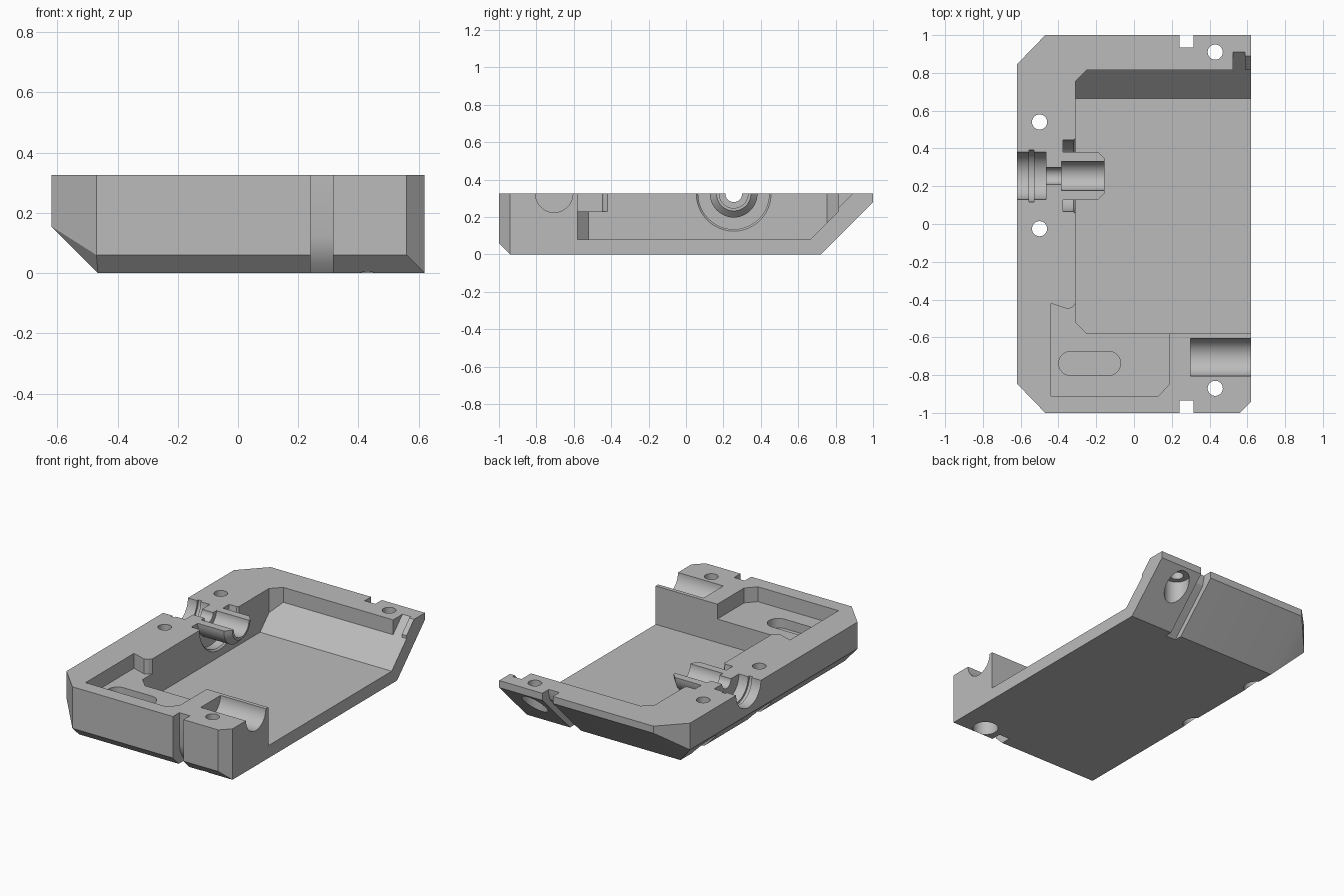
import bpy, bmesh, math
from mathutils import Matrix, Vector

if "Cube" in bpy.data.objects:
    bpy.data.objects.remove(bpy.data.objects["Cube"])

grey = bpy.data.materials.new("plain grey")
grey.use_nodes = True
COLOUR = (0.5, 0.5, 0.5, 1)
grey.diffuse_color = COLOUR
grey.node_tree.nodes["Principled BSDF"].inputs["Base Color"].default_value = COLOUR

TOP = 0.325     # parting plane
HIGH = 0.6      # everything is built taller, then sliced at TOP


def finish(bm, name):
    bmesh.ops.recalc_face_normals(bm, faces=bm.faces)
    mesh = bpy.data.meshes.new(name)
    bm.to_mesh(mesh)
    bm.free()
    obj = bpy.data.objects.new(name, mesh)
    obj.data.materials.append(grey)
    bpy.context.collection.objects.link(obj)
    return obj


def hull(name, points):
    bm = bmesh.new()
    for p in points:
        bm.verts.new(p)
    bmesh.ops.convex_hull(bm, input=bm.verts)
    bmesh.ops.dissolve_limit(bm, angle_limit=0.01, verts=bm.verts, edges=bm.edges)
    return finish(bm, name)


def prism(name, outline, low, high, along="z"):
    """Extrude a plan (x, y) outline along z, or a side (y, z) outline along x."""
    place = (lambda a, b: (a, b, low)) if along == "z" else (lambda a, b: (low, a, b))
    step = Vector((0, 0, high - low)) if along == "z" else Vector((high - low, 0, 0))
    bm = bmesh.new()
    face = bm.faces.new([bm.verts.new(place(a, b)) for a, b in outline])
    new = bmesh.ops.extrude_face_region(bm, geom=[face])["geom"]
    bmesh.ops.translate(bm, vec=step, verts=[v for v in new if isinstance(v, bmesh.types.BMVert)])
    return finish(bm, name)


def rod(name, start, end, r1, r2=None):
    start, end = Vector(start), Vector(end)
    axis = end - start
    turn = axis.to_track_quat("Z", "Y").to_matrix().to_4x4()
    bm = bmesh.new()
    bmesh.ops.create_cone(bm, cap_ends=True, segments=48, radius1=r1, radius2=r2 or r1,
                          depth=axis.length,
                          matrix=Matrix.Translation((start + end) / 2) @ turn)
    return finish(bm, name)


def combine(target, tool, operation="DIFFERENCE"):
    mod = target.modifiers.new("combine", "BOOLEAN")
    mod.operation, mod.solver, mod.object = operation, "EXACT", tool
    bpy.context.view_layer.objects.active = target
    bpy.ops.object.modifier_apply(modifier=mod.name)
    bpy.data.objects.remove(tool)


def box_outline(x0, x1, y0, y1):
    return [(x0, y0), (x1, y0), (x1, y1), (x0, y1)]


# Outer shell block with bevelled underside and clipped corners
rim = [(-0.62, -0.845, 0.155), (-0.62, 0.845, 0.155), (-0.47, 1, 0.28), (0.62, 1, 0.28),
       (0.62, -0.94, 0), (0.56, -1, 0.06), (-0.47, -1, 0.06)]
base = [(x, y, 0) for x, y in box_outline(-0.465, 0.62, -0.94, 0.72)]
housing = hull("housing", rim + base + [(x, y, HIGH) for x, y, z in rim])

# Main cavity, open on the left side, with a sloped back
plan = [(-0.31, -0.52), (-0.25, -0.58), (0.7, -0.58), (0.7, 0.815), (-0.25, 0.815), (-0.31, 0.755)]
slope = 0.585
cavity = [(x, y, max(0.08, y - slope)) for x, y in plan]
cavity += [(x, 0.665, 0.08) for x in (-0.31, 0.7)] + [(x, y, 0.7) for x, y in plan]
combine(housing, hull("cavity", cavity))

# Shallow front pocket with a rounded slot in its floor
pocket = [(-0.44, -0.91), (0.13, -0.91), (0.185, -0.85), (0.185, -0.5), (-0.25, -0.5),
          (-0.25, -0.42), (-0.31, -0.42), (-0.325, -0.44), (-0.35, -0.45), (-0.44, -0.42)]
combine(housing, prism("pocket", pocket, 0.23, 0.7))
slot = []
for cx, first in ((-0.135, -90), (-0.335, 90)):
    for i in range(13):
        a = math.radians(first + 15 * i)
        slot.append((cx + 0.064 * math.cos(a), -0.738 + 0.064 * math.sin(a)))
combine(housing, prism("slot", slot, 0.17, 0.3))

# Stepped notch at the back of the open side
for x0, x1, back, offset in ((0.525, 0.587, 0.91, slope), (0.58, 0.7, 0.89, 0.565)):
    outline = [(0.8, 0.8 - offset), (back, back - offset), (back, 0.7), (0.8, 0.7)]
    combine(housing, prism("notch", outline, x0, x1, "x"))

# Cord grooves running down the front and the back
front_groove = [(-1.1, -0.1), (-0.82, -0.1), (-0.875, 0), (-0.905, 0.035), (-0.925, 0.075),
                (-0.935, 0.12), (-0.935, 0.7), (-1.1, 0.7)]
back_groove = [(1.1, -0.1), (0.57, -0.1), (0.9, 0.23), (0.925, 0.26), (0.935, 0.3),
               (0.935, 0.7), (1.1, 0.7)]
for outline in (front_groove, back_groove):
    combine(housing, prism("groove", outline, 0.24, 0.315, "x"))

# Round channel at the front of the open side
combine(housing, rod("channel", (0.3, -0.705, TOP), (0.7, -0.705, TOP), 0.1))

# Screw holes with counterbores from below
for x, y, depth in ((0.43, 0.91, 0.265), (0.43, -0.87, 0.1), (-0.5, 0.54, 0.15), (-0.5, -0.025, 0.15)):
    combine(housing, rod("screw_hole", (x, y, -0.1), (x, y, 0.7), 0.04))
    combine(housing, rod("counterbore", (x, y, -0.1), (x, y, depth), 0.075))


# Port through the side wall: recess, sleeve, then the stepped bore
def port(name, x0, x1, r1, r2=None):
    return rod(name, (x0, 0.255, TOP), (x1, 0.255, TOP), r1, r2)


combine(housing, port("recess", -0.375, -0.25, 0.19))
combine(housing, port("recess_lip", -0.32, -0.3, 0.19, 0.21))
sleeve = port("sleeve", -0.42, -0.19, 0.127)
combine(sleeve, port("sleeve_tip", -0.19, -0.155, 0.127, 0.092), "UNION")
combine(housing, sleeve, "UNION")
for x0, x1, r in ((-0.7, -0.465, 0.125), (-0.555, -0.53, 0.138),
                  (-0.5, -0.35, 0.045), (-0.385, -0.1, 0.077)):
    combine(housing, port("bore", x0, x1, r))

# Slice everything flat at the parting plane
combine(housing, prism("slice", box_outline(-1, 1, -1.5, 1.5), TOP, 1))

bpy.ops.object.select_all(action="DESELECT")
housing.select_set(True)
bpy.context.view_layer.objects.active = housing
bpy.ops.object.shade_smooth_by_angle(angle=math.radians(20))
